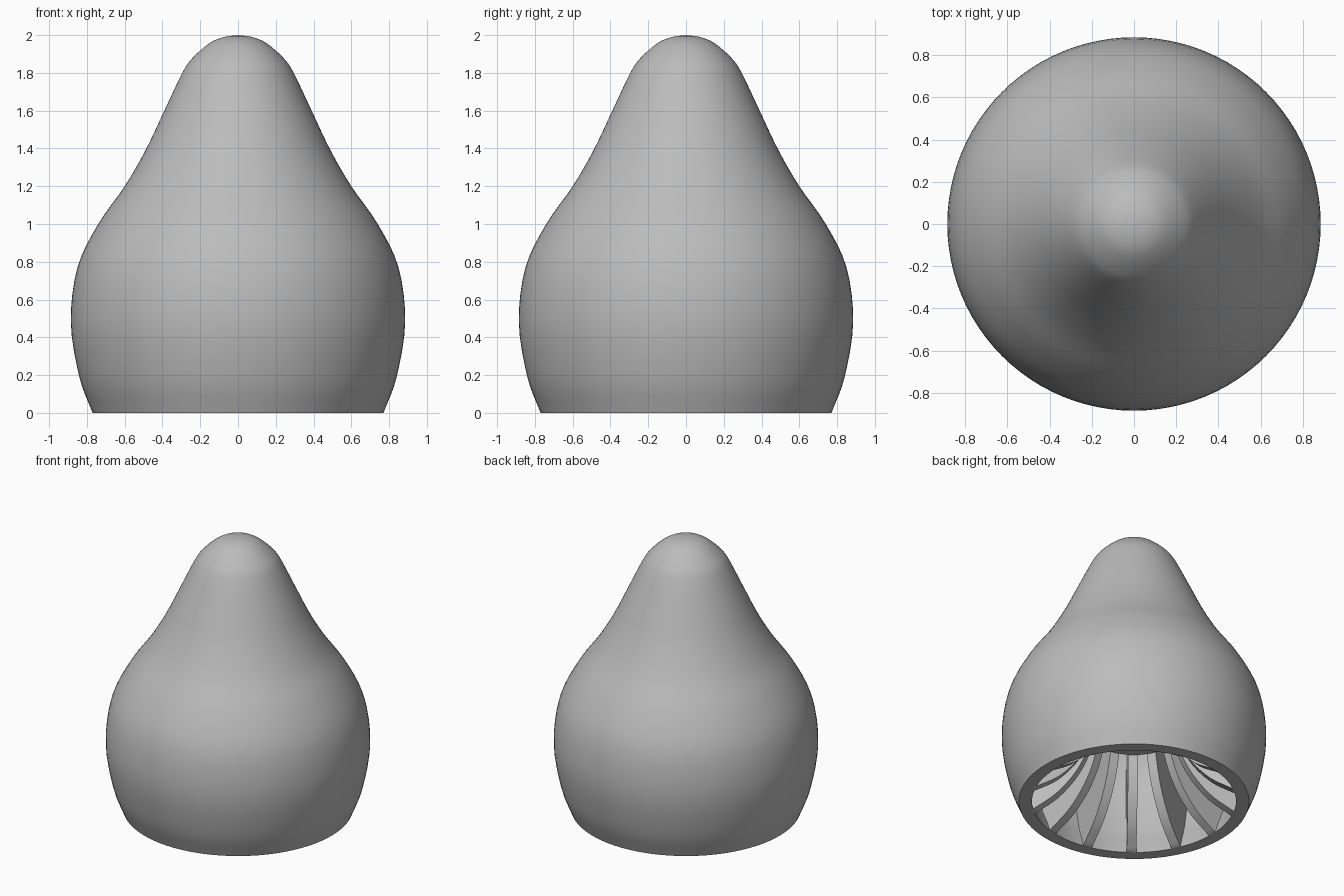
import bpy, bmesh, math
from mathutils import Vector, Matrix

cube = bpy.data.objects.get("Cube")
if cube:
    bpy.data.objects.remove(cube)

grey = bpy.data.materials.new("plain_grey")
grey.use_nodes = True
COLOUR = (0.5, 0.5, 0.5, 1)
grey.diffuse_color = COLOUR
grey.node_tree.nodes["Principled BSDF"].inputs["Base Color"].default_value = COLOUR

WALL = 0.087
RIBS = 14
RIB_WIDTH = 0.065
HUB_R, HUB_Z, HUB_TOP = 0.28, 0.52, 1.5


def smooth_path(pts, steps):
    """Catmull-Rom curve through (r, z) points."""
    p = [Vector(q) for q in pts]
    p = [2 * p[0] - p[1]] + p + [2 * p[-1] - p[-2]]
    out = []
    for a, b, c, d in zip(p, p[1:], p[2:], p[3:]):
        for i in range(steps):
            t = i / steps
            out.append(0.5 * (2 * b + (c - a) * t + (2 * a - 5 * b + 4 * c - d) * t ** 2
                              + (3 * b - a - 3 * c + d) * t ** 3))
    return out + [p[-2]]


def radius_at(path, z):
    for a, b in zip(path, path[1:]):
        if a.y <= z <= b.y:
            return a.x + (b.x - a.x) * (z - a.y) / max(b.y - a.y, 1e-6)
    return path[-1].x


def finish(name, bm, angle=35):
    bmesh.ops.recalc_face_normals(bm, faces=bm.faces)
    mesh = bpy.data.meshes.new(name)
    bm.to_mesh(mesh)
    bm.free()
    mesh.materials.append(grey)
    obj = bpy.data.objects.new(name, mesh)
    bpy.context.collection.objects.link(obj)
    bpy.ops.object.select_all(action="DESELECT")
    obj.select_set(True)
    bpy.context.view_layer.objects.active = obj
    bpy.ops.object.shade_smooth_by_angle(angle=math.radians(angle))
    return obj


# Pear-shaped hollow shell, open at the bottom with a flat rim
outer = smooth_path([(0.77, 0), (0.84, 0.19), (0.885, 0.48), (0.85, 0.77), (0.74, 1.0),
                     (0.60, 1.2), (0.49, 1.39), (0.39, 1.6), (0.295, 1.8), (0.24, 1.88),
                     (0.15, 1.958), (0.075, 1.99), (0, 2)], 4)
inner = []
for i, p in enumerate(outer):
    t = (outer[min(i + 1, len(outer) - 1)] - outer[max(i - 1, 0)]).normalized()
    q = p - WALL * Vector((t.y, -t.x))
    inner.append(Vector((max(q.x, 0), q.y)))
inner[0] = Vector((outer[0].x - WALL, 0))
inner[-1] = Vector((0, 2 - WALL))

bm = bmesh.new()
loop = [bm.verts.new((p.x, 0, p.y)) for p in outer + inner[::-1]]
edges = [bm.edges.new(pair) for pair in zip(loop, loop[1:] + loop[:1])]
# the closing span along the axis is not part of the surface
axis = edges[len(outer) - 1]
edges.remove(axis)
bm.edges.remove(axis)
bmesh.ops.spin(bm, geom=loop + edges, cent=(0, 0, 0), axis=(0, 0, 1),
               angle=math.tau, steps=96, use_merge=True)
bmesh.ops.remove_doubles(bm, verts=bm.verts, dist=1e-4)
finish("shell", bm)

# Radial ribs: a flared inner edge running from the rim up to the hub
flare = smooth_path([(0.685, 0), (0.53, 0.1), (0.41, 0.23), (0.33, 0.37),
                     (HUB_R, HUB_Z)], 5)
sections = [(p.x, radius_at(inner, p.y) + 0.02, p.y) for p in flare]
for i in range(1, 9):
    z = HUB_Z + (HUB_TOP - HUB_Z) * i / 8
    sections.append((HUB_R - 0.02, radius_at(inner, z) + 0.02, z))

bm = bmesh.new()
for k in range(RIBS):
    turn = Matrix.Rotation(math.tau * k / RIBS, 3, "Z")
    rings = []
    for r_in, r_out, z in sections:
        corners = [(r_in, -1), (r_out, -1), (r_out, 1), (r_in, 1)]
        rings.append([bm.verts.new(turn @ Vector((r, s * RIB_WIDTH / 2, z)))
                      for r, s in corners])
    for a, b in zip(rings, rings[1:]):
        for j in range(4):
            n = (j + 1) % 4
            bm.faces.new((a[j], a[n], b[n], b[j]))
    bm.faces.new(rings[0])
    bm.faces.new(rings[-1])
finish("inner_ribs", bm)

# Central hub that the ribs meet
bm = bmesh.new()
bmesh.ops.create_cone(bm, cap_ends=True, segments=56, radius1=HUB_R, radius2=HUB_R,
                      depth=HUB_TOP - HUB_Z,
                      matrix=Matrix.Translation((0, 0, (HUB_TOP + HUB_Z) / 2)))
finish("hub", bm)
